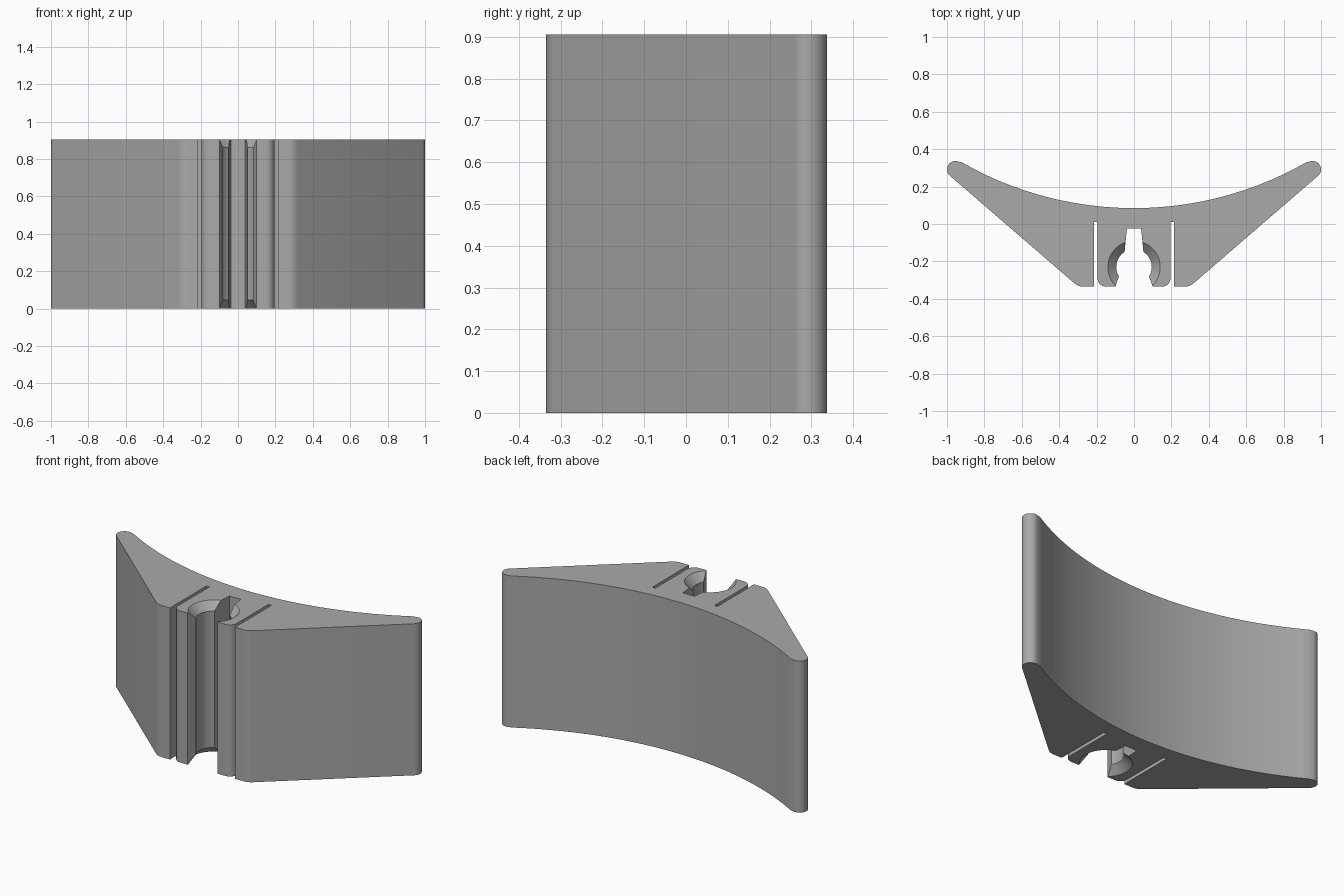
import bpy, bmesh
from math import sin, cos, radians

cube = bpy.data.objects.get("Cube")
if cube:
    bpy.data.objects.remove(cube, do_unlink=True)

HEIGHT = 0.905
BORE_Y, BORE_R = -0.23, 0.095


def arc(cx, cy, r, start, end, steps):
    """Points along an arc, angles in degrees."""
    angles = [radians(start + (end - start) * i / steps) for i in range(steps + 1)]
    return [(cx + r * cos(a), cy + r * sin(a)) for a in angles]


# Grey plastic
grey = bpy.data.materials.new("grey plastic")
grey.use_nodes = True
colour = (0.4, 0.4, 0.4, 1)
grey.diffuse_color = colour
grey.node_tree.nodes["Principled BSDF"].inputs["Base Color"].default_value = colour

# Left half of the cross-section, from the middle of the back round to the clip
half = arc(0, 1.94, 1.855, -90, -60.2, 24)           # concave back
half += arc(0.955, 0.292, 0.045, 116, -49, 12)       # rounded wing tip
half += arc(0.27, -0.26, 0.075, -49, -90, 6)         # front corner
half += [(0.215, -0.335), (0.215, 0.01), (0.195, 0.01)]  # relief slot
half += arc(0.15, -0.29, 0.045, 0, -90, 8)           # clip arm corner
half += [(0.1, -0.335)]                              # clip mouth
half += arc(0, BORE_Y, BORE_R, -32, 58, 18)          # bore
half += [(0.038, -0.025)]                            # slot behind the bore
outline = half + [(-x, y) for x, y in reversed(half[1:])]

# Extruded body
bm = bmesh.new()
face = bm.faces.new([bm.verts.new((x, y, 0)) for x, y in outline])
top = bmesh.ops.extrude_face_region(bm, geom=[face])["geom"]
bmesh.ops.translate(bm, vec=(0, 0, HEIGHT),
                    verts=[v for v in top if isinstance(v, bmesh.types.BMVert)])
bmesh.ops.recalc_face_normals(bm, faces=bm.faces)
mesh = bpy.data.meshes.new("clip_body")
bm.to_mesh(mesh)
bm.free()
body = bpy.data.objects.new("clip_body", mesh)
bpy.context.collection.objects.link(body)
mesh.materials.append(grey)

# Countersinks at both ends of the bore
for z, wide_top in ((HEIGHT - 0.02, True), (0.02, False)):
    radii = (0.09, 0.15) if wide_top else (0.15, 0.09)
    bpy.ops.mesh.primitive_cone_add(vertices=64, radius1=radii[0], radius2=radii[1],
                                    depth=0.06, location=(0, BORE_Y, z))
    cutter = bpy.context.object
    cutter.name = "countersink_cutter"
    cutter.hide_render = True
    cutter.data.materials.append(grey)
    cut = body.modifiers.new("countersink", "BOOLEAN")
    cut.operation = "DIFFERENCE"
    cut.solver = "EXACT"
    cut.object = cutter
    bpy.ops.object.select_all(action="DESELECT")
    bpy.context.view_layer.objects.active = body
    body.select_set(True)
    bpy.ops.object.modifier_apply(modifier=cut.name)
    bpy.data.objects.remove(cutter, do_unlink=True)

bpy.ops.object.shade_smooth_by_angle(angle=radians(25))
